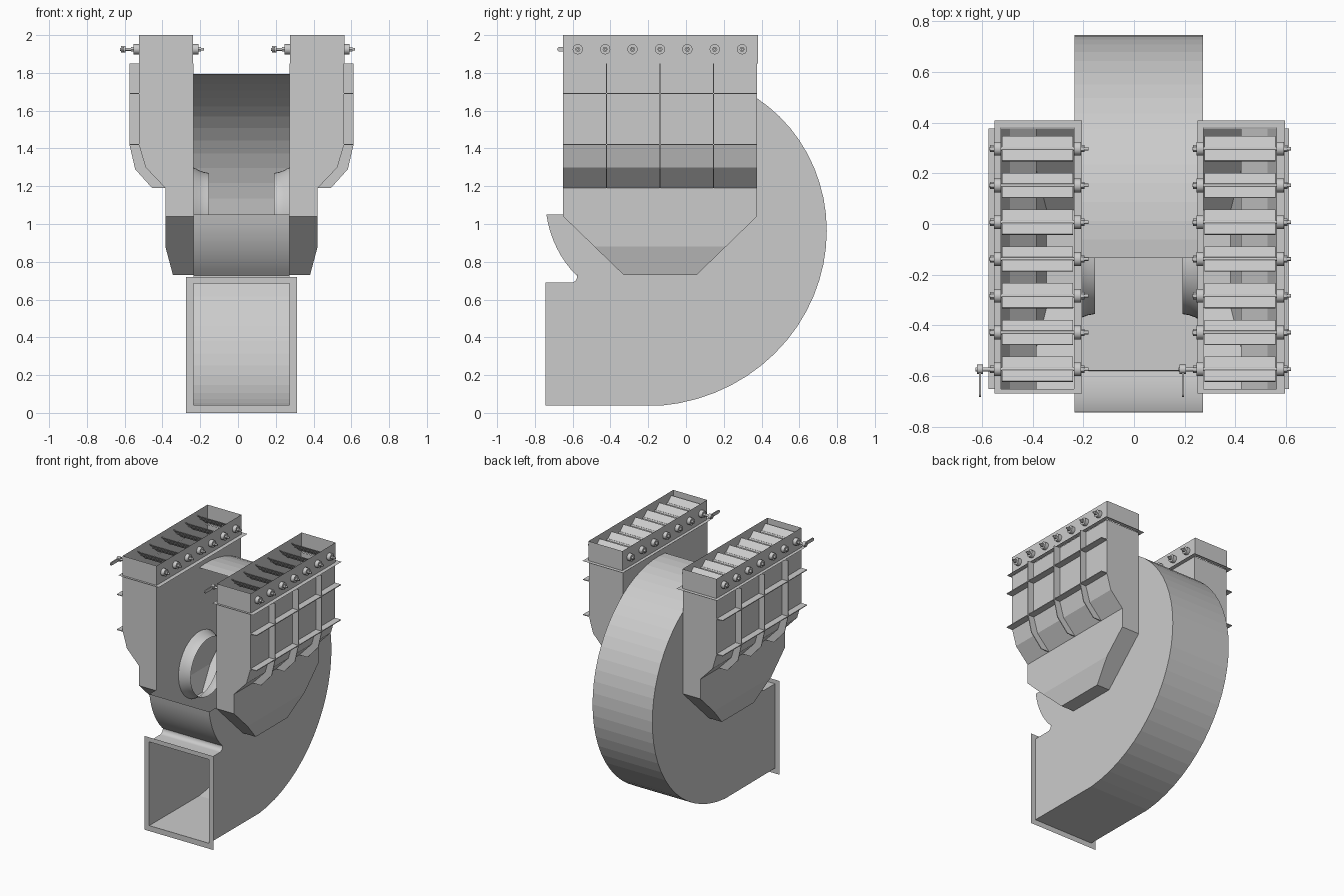
import bpy, bmesh
from math import sin, cos, pi, radians
from mathutils import Vector, Matrix

if "Cube" in bpy.data.objects:
    bpy.data.objects.remove(bpy.data.objects["Cube"])

CX = 0.0185            # mid-plane of the fan
CY, CZ = -0.135, 1.05  # fan axis
HW = 0.254             # half width of the scroll
Y0, Y1 = -0.65, 0.376  # inlet box depth


def finish(name, bm, smooth=False):
    bmesh.ops.recalc_face_normals(bm, faces=bm.faces)
    me = bpy.data.meshes.new(name)
    bm.to_mesh(me)
    bm.free()
    ob = bpy.data.objects.new(name, me)
    bpy.context.collection.objects.link(ob)
    if smooth:
        bpy.ops.object.select_all(action='DESELECT')
        ob.select_set(True)
        bpy.context.view_layer.objects.active = ob
        bpy.ops.object.shade_smooth_by_angle(angle=radians(35))
    return ob


def add_sheet(bm, path, x0, x1):
    """Sweep an open (y, z) path across x."""
    a = [bm.verts.new((x0, y, z)) for y, z in path]
    b = [bm.verts.new((x1, y, z)) for y, z in path]
    for i in range(len(path) - 1):
        bm.faces.new((a[i], a[i + 1], b[i + 1], b[i]))


def add_plate(bm, loops, x):
    """Flat plate in the y-z plane; extra loops are holes."""
    edges = []
    for loop in loops:
        vs = [bm.verts.new((x, y, z)) for y, z in loop]
        edges += [bm.edges.new((vs[i - 1], vs[i])) for i in range(len(vs))]
    bmesh.ops.triangle_fill(bm, edges=edges, use_beauty=True, use_dissolve=False)


def add_prism(bm, profile, y0, y1):
    """Extrude a closed (x, z) profile along y."""
    a = [bm.verts.new((x, y0, z)) for x, z in profile]
    b = [bm.verts.new((x, y1, z)) for x, z in profile]
    bm.faces.new(a)
    bm.faces.new(b)
    for i in range(len(a)):
        bm.faces.new((a[i - 1], a[i], b[i], b[i - 1]))


def add_box(bm, x0, x1, y0, y1, z0, z1):
    add_prism(bm, [(x0, z0), (x1, z0), (x1, z1), (x0, z1)], y0, y1)


def add_rod(bm, x0, x1, r, y, z, n=16):
    """Cylinder along x."""
    m = Matrix.Translation(((x0 + x1) / 2, y, z)) @ Matrix.Rotation(pi / 2, 4, 'Y')
    bmesh.ops.create_cone(bm, cap_ends=True, segments=n, radius1=r, radius2=r,
                          depth=abs(x1 - x0), matrix=m)


def add_frame(bm, outer, inner, to3d):
    """Flat rectangular ring between two (a0, a1, b0, b1) rectangles."""
    rings = []
    for a0, a1, b0, b1 in (outer, inner):
        rings.append([bm.verts.new(to3d(*p)) for p in ((a0, b0), (a1, b0), (a1, b1), (a0, b1))])
    o, i = rings
    for k in range(4):
        bm.faces.new((o[k - 1], o[k], i[k], i[k - 1]))


def polar(r, deg):
    return CY + r * cos(radians(deg)), CZ + r * sin(radians(deg))


def spiral(deg):
    return polar(0.74 + 0.136 * (90 - deg) / 90, deg)


# Scroll paths: big spiral ending in the outlet floor, and the cut-off tongue
outer_path = [spiral(90 - 180 * i / 32) for i in range(33)] + [(-0.743, 0.04)]
tongue = [spiral(180 + 36 * i / 8) for i in range(9)]
tongue += [(-0.61 + 0.034 * cos(t), 0.723 + 0.034 * sin(t))
           for t in (radians(20 - 110 * i / 6) for i in range(7))]
tongue += [(-0.743, 0.689)]

bm = bmesh.new()
add_sheet(bm, outer_path, CX - HW, CX + HW)
finish("scroll_wrapper", bm)
bm = bmesh.new()
add_sheet(bm, tongue, CX - HW, CX + HW)
finish("cutoff_tongue", bm, True)

# Scroll side plates with the front upper quarter left open
eye = [polar(0.25, 180 + 270 * i / 36) for i in range(37)]
bm = bmesh.new()
for s in (-1, 1):
    add_plate(bm, [outer_path + tongue[::-1] + eye], CX + s * HW)
finish("scroll_side_plates", bm)

# Outlet flange
bm = bmesh.new()
add_frame(bm, (CX - 0.293, CX + 0.293, 0, 0.72), (CX - HW, CX + HW, 0.042, 0.685),
          lambda a, b: (a, -0.744, b))
finish("outlet_flange", bm)

SHELL = [(0.543, 1.85), (0.543, 1.42), (0.508, 1.30), (0.403, 1.19), (0.403, 0.88), (0.363, 0.73)]
RIB = SHELL[:4] + [(0.473, 1.19), (0.563, 1.29), (0.593, 1.42), (0.593, 1.85)]
CONE = [(0.256, 0.25), (0.24, 0.243), (0.222, 0.233), (0.2, 0.225), (0.172, 0.22)]

for s, side in ((-1, "left"), (1, "right")):
    wall = HW + 0.001
    # Inlet box: prism with bottom corners cut, open at the top
    bm = bmesh.new()
    add_prism(bm, [(CX + s * d, z) for d, z in SHELL + [(wall, 0.73), (wall, 1.85)]], Y0, Y1)
    for y, n in ((Y0, -1), (Y1, 1)):
        bmesh.ops.bisect_plane(bm, geom=bm.verts[:] + bm.edges[:] + bm.faces[:],
                               plane_co=(0, y, 1.04), plane_no=(0, 0.31 * n, -0.32),
                               clear_outer=True)
        bmesh.ops.holes_fill(bm, edges=[e for e in bm.edges if e.is_boundary])
    drop = [f for f in bm.faces if all(v.co.z > 1.849 for v in f.verts)
            or all(abs(v.co.x - CX - s * wall) < 1e-4 for v in f.verts)]
    bmesh.ops.delete(bm, geom=drop, context='FACES')
    # Inner wall with the round inlet hole
    outline = [(Y0, 1.85), (Y1, 1.85), (Y1, 1.04), (0.05, 0.73), (-0.33, 0.73), (Y0, 1.04)]
    add_plate(bm, [outline, [polar(0.25, i * 7.5) for i in range(48)]], CX + s * wall)
    finish(side + "_inlet_box", bm)

    # Inlet cone
    bm = bmesh.new()
    rings = [[bm.verts.new((CX + s * d, *polar(r, i * 7.5))) for i in range(48)] for d, r in CONE]
    for a, b in zip(rings, rings[1:]):
        for i in range(48):
            bm.faces.new((a[i - 1], a[i], b[i], b[i - 1]))
    finish(side + "_inlet_cone", bm, True)

    # Stiffening ribs
    bm = bmesh.new()
    for y in (-0.42, -0.138, 0.145):
        add_prism(bm, [(CX + s * d, z) for d, z in RIB], y - 0.003, y + 0.003)
    for z in (1.69, 1.42):
        xs = sorted((CX + s * 0.543, CX + s * 0.593))
        add_box(bm, *xs, Y0, Y1, z - 0.003, z + 0.003)
    finish(side + "_box_ribs", bm)

# Louvre dampers: two identical units, the second shifted sideways
for dx, side in ((0, "left"), (0.8, "right")):
    xa, xb = -0.525 + dx, -0.237 + dx
    bm = bmesh.new()
    rect = [(xa, Y0), (xb, Y0), (xb, Y1 + 0.004), (xa, Y1 + 0.004)]
    lo = [bm.verts.new((x, y, 1.85)) for x, y in rect]
    hi = [bm.verts.new((x, y, 2.0)) for x, y in rect]
    for i in range(4):
        bm.faces.new((lo[i - 1], lo[i], hi[i], hi[i - 1]))
    add_frame(bm, (xa - 0.025, xb + 0.032, -0.668, 0.408), (xa, xb, Y0, Y1 + 0.004),
              lambda a, b: (a, b, 1.85))
    finish(side + "_damper_frame", bm)

    blades, shafts = bmesh.new(), bmesh.new()
    zc = 1.925
    for k in range(-3, 4):
        y = -0.138 + 0.145 * k
        # Tilted blade, higher at the front
        m = (Matrix.Translation(((xa + xb) / 2, y, zc)) @ Matrix.Rotation(radians(-42), 4, 'X')
             @ Matrix.Diagonal((xb - xa - 0.008, 0.13, 0.005, 1)))
        bmesh.ops.create_cube(blades, size=1, matrix=m)
        # Shaft with bearing collars and nuts
        add_rod(shafts, xa - 0.045, xb + 0.057, 0.007, y, zc)
        for x, d in ((xa, -1), (xb, 1)):
            add_rod(shafts, x, x + d * 0.028, 0.027, y, zc, 20)
            add_rod(shafts, x + d * 0.028, x + d * 0.042, 0.014, y, zc, 6)
    finish(side + "_damper_blades", blades)
    finish(side + "_damper_shafts", shafts, True)

    # Operating lever on the front shaft
    bm = bmesh.new()
    y = -0.573
    add_rod(bm, xa - 0.1, xa - 0.04, 0.008, y, zc)
    add_rod(bm, xa - 0.095, xa - 0.07, 0.018, y, zc)
    add_box(bm, xa - 0.086, xa - 0.078, -0.67, y, zc - 0.012, zc + 0.012)
    add_rod(bm, xa - 0.086, xa - 0.078, 0.012, -0.67, zc)
    finish(side + "_damper_lever", bm, True)
